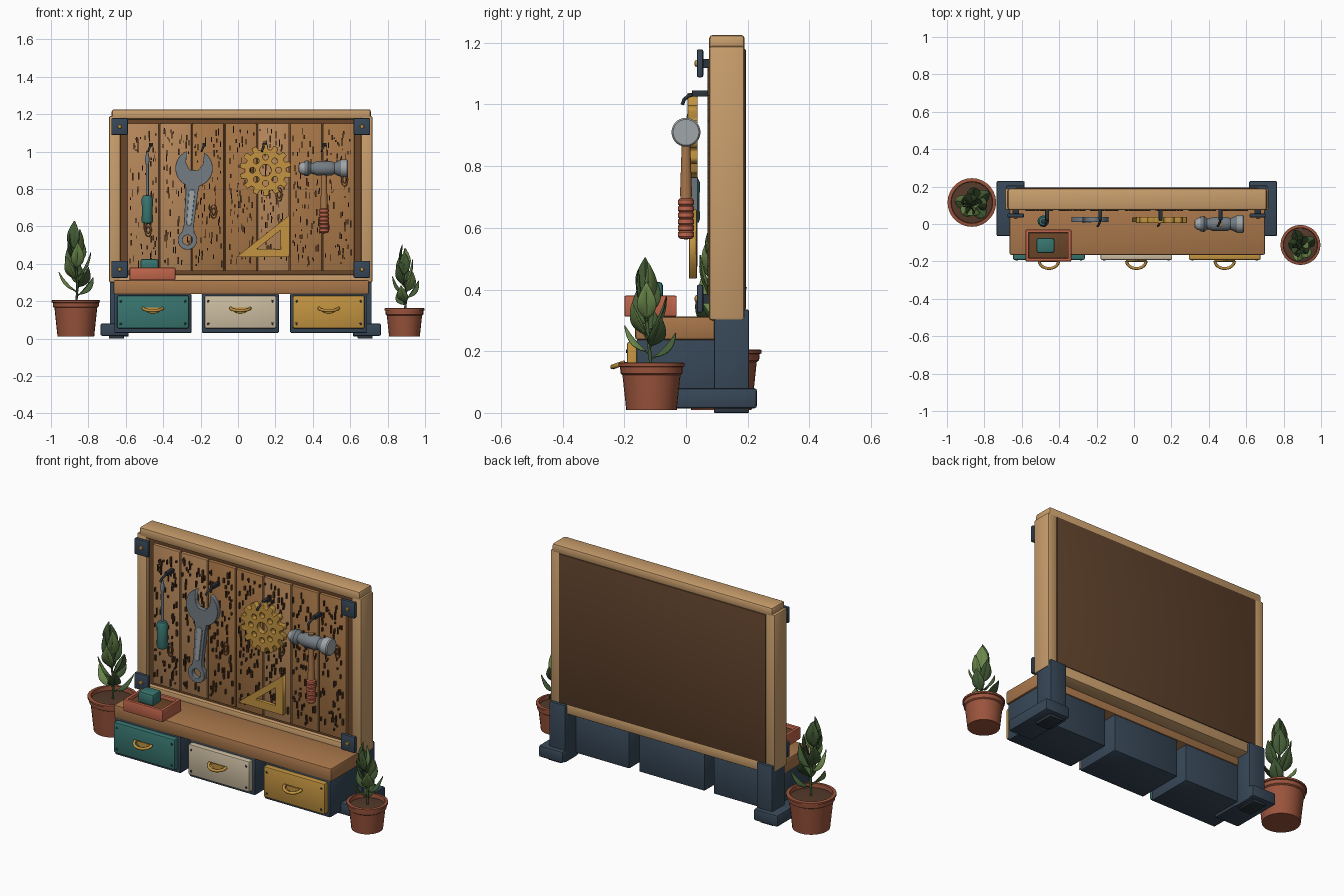
import bpy, bmesh, random
from math import sin, cos, pi, radians
from mathutils import Vector, Matrix

if "Cube" in bpy.data.objects:
    bpy.data.objects.remove(bpy.data.objects["Cube"])

random.seed(4)
HEX = dict(frame="C99E6C", shelf="A9774B", plank_a="B6875A", plank_b="A87748", dark="6B4528",
           back="5E412B", navy="374757", teal="38756F", cream="CBBCA0", gold="C29340", red="C0654B",
           pot="9A543C", soil="54392A", leaf_a="435C36", leaf_b="6A874B", steel="747D84",
           bright="A0A6A9", iron="2B333B", grain="543722")


def lin(c):
    return c / 12.92 if c < 0.04 else ((c + 0.055) / 1.055) ** 2.4


MATS = {}
for key, h in HEX.items():
    m = bpy.data.materials.new(key)
    m.diffuse_color = [lin(int(h[i:i + 2], 16) / 255) for i in (0, 2, 4)] + [1]
    m.use_nodes = True
    m.node_tree.nodes["Principled BSDF"].inputs["Base Color"].default_value = m.diffuse_color
    MATS[key] = m


def finish(name, bm, mat, smooth=False):
    bmesh.ops.recalc_face_normals(bm, faces=bm.faces)
    me = bpy.data.meshes.new(name)
    bm.to_mesh(me)
    bm.free()
    me.materials.append(MATS[mat])
    if smooth:
        me.shade_smooth()
        me.set_sharp_from_angle(angle=radians(35))
    ob = bpy.data.objects.new(name, me)
    bpy.context.collection.objects.link(ob)
    return ob


def box(name, x0, x1, y0, y1, z0, z1, mat, bev=0.006):
    bm = bmesh.new()
    c = Vector(((x0 + x1) / 2, (y0 + y1) / 2, (z0 + z1) / 2))
    bmesh.ops.create_cube(bm, size=1, matrix=Matrix.Translation(c) @ Matrix.Diagonal((x1 - x0, y1 - y0, z1 - z0, 1)))
    if bev:
        bmesh.ops.bevel(bm, geom=bm.edges[:], offset=bev, segments=2, profile=0.5, affect='EDGES')
    return finish(name, bm, mat, True)


def lathe(name, prof, loc, mat, rot=(0, 0, 0), steps=28):
    bm = bmesh.new()
    vs = [bm.verts.new((r, 0, z)) for r, z in prof]
    es = [bm.edges.new(p) for p in zip(vs, vs[1:])]
    bmesh.ops.spin(bm, geom=vs + es, cent=(0, 0, 0), axis=(0, 0, 1), angle=2 * pi, steps=steps)
    bmesh.ops.remove_doubles(bm, verts=bm.verts, dist=1e-5)
    ob = finish(name, bm, mat, True)
    ob.location, ob.rotation_euler = loc, rot
    return ob


def curve_mesh(name, loops, mat, dims='2D', cyclic=True, **kw):
    """Filled outline with holes, or a bevelled wire, turned into a mesh."""
    cu = bpy.data.curves.new(name, 'CURVE')
    cu.dimensions = dims
    for k, v in kw.items():
        setattr(cu, k, v)
    for pts in loops:
        s = cu.splines.new('POLY')
        s.points.add(len(pts) - 1)
        for p, q in zip(s.points, pts):
            p.co = (*q, 1) if len(q) == 3 else (*q, 0, 1)
        s.use_cyclic_u = cyclic
    tmp = bpy.data.objects.new(name + "_tmp", cu)
    bpy.context.collection.objects.link(tmp)
    me = bpy.data.meshes.new_from_object(tmp.evaluated_get(bpy.context.evaluated_depsgraph_get()))
    bpy.data.objects.remove(tmp)
    me.name = name
    me.materials.clear()
    me.materials.append(MATS[mat])
    ob = bpy.data.objects.new(name, me)
    bpy.context.collection.objects.link(ob)
    return ob


def plate(name, loops, y0, y1, mat):
    ob = curve_mesh(name, loops, mat, fill_mode='BOTH', extrude=(y1 - y0) / 2 - 0.003, bevel_depth=0.003, offset=-0.003)
    ob.rotation_euler.x = pi / 2
    ob.location.y = (y0 + y1) / 2
    return ob


def arc(cx, cz, r, a0=0, a1=360, n=20):
    full = a1 - a0 == 360
    return [(cx + r * cos(radians(a0 + (a1 - a0) * i / (n if full else n - 1))),
             cz + r * sin(radians(a0 + (a1 - a0) * i / (n if full else n - 1)))) for i in range(n)]


# frame, back panel and planks
MID = 0.015
for s, side in ((-1, "left"), (1, "right")):
    mx = lambda a, b: sorted((MID + s * a, MID + s * b))
    box(side + "_post", *mx(0.642, 0.705), 0.075, 0.19, 0.30, 1.19, "frame", 0.01)
    box(side + "_upright", *mx(0.60, 0.70), 0.09, 0.205, 0.01, 0.335, "navy")
    box(side + "_foot", *mx(0.60, 0.75), -0.065, 0.23, 0.015, 0.08, "navy", 0.008)
    box(side + "_foot_pad", *mx(0.625, 0.705), 0.09, 0.205, 0.0, 0.02, "iron", 0.003)
    for z in (0.325, 1.088):
        box(side + "_corner_plate", *mx(0.603, 0.692), 0.035, 0.056, z, z + 0.091, "navy")
        lathe(side + "_corner_bolt", [(0, 0.008), (0.009, 0.006), (0.011, 0)],
              (MID + s * 0.648, 0.035, z + 0.045), "gold", (pi / 2, 0, 0), 12)
        box(side + "_plate_spacer", *mx(0.63, 0.665), 0.05, 0.08, z + 0.03, z + 0.06, "iron", 0)
box("top_rail", -0.675, 0.71, 0.075, 0.19, 1.172, 1.226, "frame", 0.012)
box("bottom_rail", -0.64, 0.67, 0.075, 0.19, 0.28, 0.343, "frame", 0.008)
box("back_panel", -0.635, 0.665, 0.105, 0.194, 0.335, 1.18, "back", 0.004)
box("inner_liner", -0.635, 0.665, 0.098, 0.108, 0.335, 1.18, "dark", 0)
grain = bmesh.new()
PW = 0.1743
for i in range(7):
    x = -0.595 + i * PW
    box("plank", x + 0.003, x + PW - 0.003, 0.08, 0.108, 0.36, 1.15, "plank_a" if i in (0, 1, 4) else "plank_b", 0.005)
    for _ in range(75):
        w, h = random.uniform(0.003, 0.008), random.uniform(0.008, 0.04)
        p = Vector((x + random.uniform(0.015, PW - 0.015), 0.076, random.uniform(0.39, 1.12)))
        bmesh.ops.create_cube(grain, size=1, matrix=Matrix.Translation(p) @ Matrix.Diagonal((w, 0.012, h, 1)))
finish("wood_grain", grain, "grain")
for kx, kz in ((-0.48, 0.58), (-0.13, 0.68), (0.22, 0.77), (0.57, 0.85)):
    for r in (0.01, 0.019):
        ring = [(kx + a * 0.9, 0.077, kz + b * 1.9) for a, b in arc(0, 0, r, n=14)]
        curve_mesh("plank_knot", [ring], "dark", '3D', bevel_depth=0.003, bevel_resolution=1)

# shelf and drawers
box("shelf", -0.665, 0.70, -0.165, 0.115, 0.237, 0.312, "shelf", 0.008)
for cx, mat in ((-0.455, "teal"), (0.0125, "cream"), (0.485, "gold")):
    box("drawer_case", cx - 0.206, cx + 0.206, -0.16, 0.11, 0.03, 0.24, "navy", 0.006)
    box("drawer_front", cx - 0.192, cx + 0.192, -0.192, -0.155, 0.055, 0.23, mat, 0.008)
    for sx in (-0.172, 0.172):
        for z in (0.08, 0.2):
            lathe("drawer_screw", [(0, 0.004), (0.006, 0.003), (0.007, 0)], (cx + sx, -0.191, z), "iron", (pi / 2, 0, 0), 10)
    grip = [(-0.055, 0.012), (0.055, 0.012)] + arc(0, 0.002, 0.042, 0, -180, 12)
    grip = [(cx + a, 0.158 + b * 0.6) for a, b in grip]
    plate("handle_plate", [grip], -0.202, -0.19, "gold")
    pull = [(cx + 0.052 * cos(pi * t / 12), -0.198 - 0.04 * sin(pi * t / 12), 0.163 - 0.014 * sin(pi * t / 12)) for t in range(13)]
    curve_mesh("handle_pull", [pull], "gold", '3D', False, bevel_depth=0.008, bevel_resolution=2, use_fill_caps=True)

# hooks
for x in (-0.465, -0.18, 0.142, 0.462):
    box("hook_base", x - 0.01, x + 0.01, 0.02, 0.082, 1.026, 1.046, "iron", 0.002)
    hook = [(x, 0.03, 1.034), (x - 0.004, 0.008, 1.028), (x - 0.01, -0.006, 1.016), (x - 0.015, -0.012, 1.0)]
    curve_mesh("hook", [hook], "iron", '3D', False, bevel_depth=0.006, bevel_resolution=2, use_fill_caps=True)

# screwdriver
lathe("screwdriver_handle", [(0, 0.615), (0.026, 0.617), (0.031, 0.63), (0.028, 0.68), (0.031, 0.745), (0.022, 0.765), (0, 0.767)],
      (-0.485, 0.015, 0), "teal", steps=12)
lathe("screwdriver_shaft", [(0, 0.76), (0.008, 0.76), (0.008, 0.93), (0.013, 0.96), (0.004, 1.0), (0, 1.0)],
      (-0.485, 0.015, 0), "steel", steps=12)

# wrench
out = arc(0, 0.385, 0.1, 62, -68, 16) + [(0.033, 0.26), (0.027, 0.08)] + arc(0, 0, 0.052, 50, -230, 20)
out += [(-0.027, 0.08), (-0.033, 0.26)] + arc(0, 0.385, 0.1, 248, 118, 16)
out += [(-0.045, 0.41), (-0.022, 0.375), (0.022, 0.375), (0.045, 0.41)]
ta = radians(-5.2)
tilt = lambda pts: [(-0.27 + x * cos(ta) - z * sin(ta), 0.527 + x * sin(ta) + z * cos(ta)) for x, z in pts]
plate("wrench", [tilt(out), tilt(arc(0, 0, 0.026))], 0.01, 0.038, "steel")
plate("wrench_inlay", [tilt(arc(0, 0.255, 0.016, 0, 180, 8) + arc(0, 0.09, 0.013, 180, 360, 8))], 0.005, 0.014, "bright")

# gear
gx, gz, N = 0.147, 0.90, 14
teeth = []
for i in range(N):
    for f, r in ((0, 0.112), (0.22, 0.112), (0.34, 0.138), (0.78, 0.138), (0.9, 0.112)):
        a = 2 * pi * (i + f) / N
        teeth.append((gx + r * cos(a), gz + r * sin(a)))
holes = [arc(gx + 0.07 * cos(i * pi / 4), gz + 0.07 * sin(i * pi / 4), 0.015, n=12) for i in range(8)]
plate("gear", [teeth, arc(gx, gz, 0.03)] + holes, 0.005, 0.038, "gold")

# set square
plate("set_square", [[(-0.01, 0.435), (0.275, 0.435), (0.275, 0.66)], [(0.10, 0.478), (0.228, 0.478), (0.228, 0.58)]],
      0.01, 0.035, "gold")

# hammer
lathe("hammer_head", [(0, 0.35), (0.04, 0.355), (0.042, 0.375), (0.028, 0.39), (0.03, 0.405), (0.038, 0.42), (0.038, 0.5),
                      (0.03, 0.515), (0.046, 0.55), (0, 0.555)], (0, 0, 0.91), "steel", (0, pi / 2, 0))
lathe("hammer_peen", [(0, 0.322), (0.02, 0.325), (0.032, 0.34), (0.036, 0.358), (0, 0.36)], (0, 0, 0.91), "bright", (0, pi / 2, 0))
lathe("hammer_face", [(0, 0.55), (0.047, 0.55), (0.047, 0.582), (0.042, 0.588), (0, 0.588)], (0, 0, 0.91), "bright", (0, pi / 2, 0))
lathe("hammer_handle", [(0, 0.58), (0.016, 0.58), (0.019, 0.72), (0.014, 0.87), (0.014, 0.955), (0, 0.955)], (0.46, 0.0, 0), "shelf", steps=16)
ribs = [(0, 0.562), (0.02, 0.565)]
for k in range(6):
    ribs += [(0.026, 0.572 + k * 0.021), (0.026, 0.585 + k * 0.021), (0.022, 0.589 + k * 0.021)]
lathe("hammer_grip", ribs + [(0, 0.7)], (0.46, 0, 0), "red", steps=16)

# tray with small box
box("tray_base", -0.57, -0.345, -0.19, -0.04, 0.312, 0.362, "dark", 0.002)
for y in (-0.2, -0.048):
    box("tray_long_rim", -0.58, -0.335, y, y + 0.018, 0.312, 0.38, "red", 0.005)
for x in (-0.58, -0.353):
    box("tray_short_rim", x, x + 0.018, -0.2, -0.03, 0.312, 0.38, "red", 0.005)
box("small_box", -0.522, -0.425, -0.155, -0.075, 0.36, 0.425, "teal", 0.012)


# potted plants
def plant(side, x, y, R, r, H, top, n, size, spin):
    lathe(side + "_pot", [(0, 0.01), (r, 0.01), (R * 0.88, H - 0.04), (R * 0.94, H - 0.035), (R * 0.95, H - 0.014), (R, H - 0.012),
                          (R, H - 0.002), (R * 0.97, H), (R * 0.86, H), (R * 0.84, H - 0.03)], (x, y, 0), "pot")
    lathe(side + "_soil", [(0, H - 0.018), (R * 0.6, H - 0.019), (R * 0.86, H - 0.024)], (x, y, 0), "soil")
    zb, zt = H - 0.03, top - size * 0.95
    at = lambda t: Vector((x + 0.008 * sin(4 * t), y - 0.02 * t, zb + (zt - zb) * t))
    curve_mesh(side + "_stem", [[tuple(at(t / 8)) for t in range(9)]], "leaf_a", '3D', False, bevel_depth=0.006, bevel_resolution=1)
    for i in range(n):
        t = i / (n - 1)
        a, lean = spin + i * 2.4, radians(54 - 46 * t)
        d = Vector((sin(lean) * cos(a), sin(lean) * sin(a), cos(lean)))
        s = Vector((-sin(a), cos(a), 0))
        up, base, L = d.cross(s), at(0.18 + 0.82 * t), size * (0.85 + 0.15 * t)
        bm = bmesh.new()
        rows = []
        for k in range(9):
            u = k / 8
            w = size * 0.2 * sin(pi * u ** 0.85) + 0.002
            c = base + d * L * (0.12 + 0.88 * u) + up * (size * 0.12 * u * u)
            rows.append([bm.verts.new(c + s * w * j - up * abs(j) * w * 0.35) for j in (-1, 0, 1)])
        for p, q in zip(rows, rows[1:]):
            for j in (0, 1):
                bm.faces.new((p[j], p[j + 1], q[j + 1], q[j]))
        ob = finish(side + "_leaf", bm, "leaf_b" if i % 3 == 1 else "leaf_a", True)
        ob.modifiers.new("thickness", 'SOLIDIFY').thickness = 0.003
        tip = base + d * L * 0.14
        curve_mesh(side + "_leaf_stalk", [[tuple(base), tuple(tip)]], "leaf_a", '3D', False, bevel_depth=0.004, bevel_resolution=0)


plant("left", -0.867, 0.115, 0.13, 0.098, 0.205, 0.62, 13, 0.17, 0.6)
plant("right", 0.89, -0.112, 0.107, 0.082, 0.163, 0.495, 12, 0.145, 2.0)
